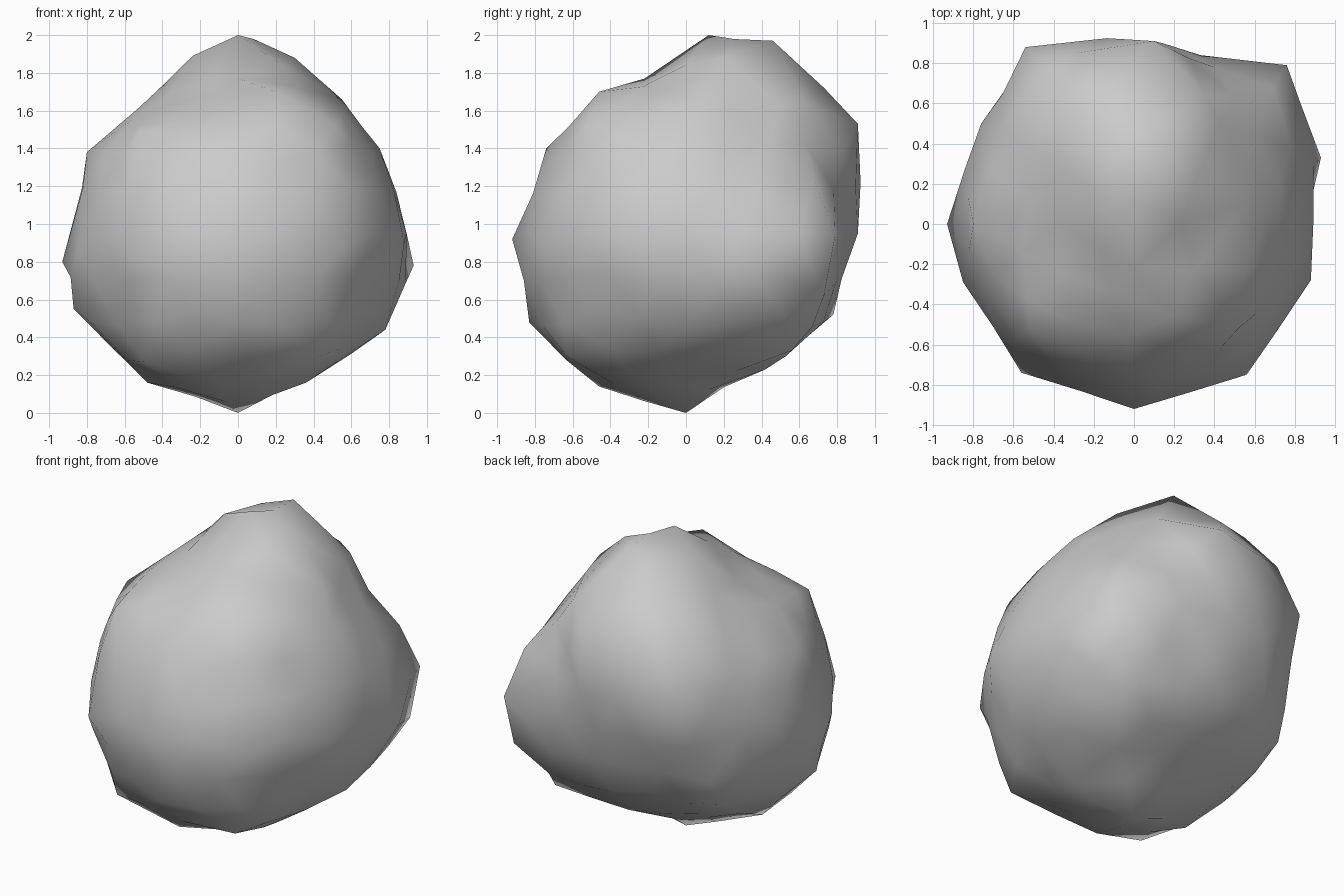
import bpy, bmesh
from mathutils import Vector
from mathutils.bvhtree import BVHTree

if "Cube" in bpy.data.objects:
    bpy.data.objects.remove(bpy.data.objects["Cube"])

# Landmark points on the boulder surface: bumps, shoulders and hollows
LANDMARKS = [
    # crown and shoulders
    (0, .12, 2.0), (.08, .46, 1.97), (-.24, .2, 1.89), (.3, .2, 1.88), (.2, -.46, 1.7), (0, -.22, 1.77),
    (-.32, .64, 1.75), (-.52, .1, 1.62), (.36, .64, 1.63), (.55, .1, 1.66),
    # upper ring
    (0, -.74, 1.4), (-.52, -.52, 1.48), (.52, -.52, 1.52), (.75, 0, 1.4), (-.8, 0, 1.38),
    (.1, .91, 1.53), (-.45, .78, 1.54), (.5, .63, 1.43), (.69, .68, 1.23),
    # middle ring
    (0, -.92, .92), (.56, -.75, .88), (.88, -.28, .9), (.93, .33, .78), (.76, .79, .94),
    (.33, .84, .95), (0, .91, .95), (-.54, .88, 1.2), (-.76, .5, 1.0), (-.93, 0, .8),
    (-.85, -.29, .85), (-.56, -.74, .84),
    # lower ring
    (0, -.83, .48), (.42, -.63, .3), (.78, 0, .44), (.73, .73, .62), (.55, .56, .33), (0, .78, .52),
    (-.65, .55, .52), (-.87, -.1, .55), (-.5, -.53, .27),
    # underside
    (0, 0, 0), (.36, -.12, .16), (.12, .42, .23), (-.48, -.1, .16), (-.1, -.46, .14),
]
CENTRE = Vector((0, 0, .95))
POINTS = [Vector(p) for p in LANDMARKS]
DIRS = [(p - CENTRE).normalized() for p in POINTS]
RADII = [(p - CENTRE).length for p in POINTS]


def solve(a, b):
    """Gaussian elimination with pivoting."""
    n = len(b)
    m = [row[:] + [b[i]] for i, row in enumerate(a)]
    for i in range(n):
        p = max(range(i, n), key=lambda k: abs(m[k][i]))
        m[i], m[p] = m[p], m[i]
        for k in range(i + 1, n):
            f = m[k][i] / m[i][i]
            m[k] = [x - f * y for x, y in zip(m[k], m[i])]
    out = [0] * n
    for i in reversed(range(n)):
        out[i] = (m[i][n] - sum(m[i][k] * out[k] for k in range(i + 1, n))) / m[i][i]
    return out


def kernel(a, b):
    return ((a - b).length_squared + .02) ** .5


# Rounded form: smooth radius field passing through every landmark
MEAN = sum(RADII) / len(RADII)
WEIGHTS = solve([[kernel(a, b) for b in DIRS] for a in DIRS], [r - MEAN for r in RADII])

# Chiselled form: flat facets stretched between the landmarks
cage = bmesh.new()
for n in DIRS:
    cage.verts.new(n)
corners = list(cage.verts)
bmesh.ops.convex_hull(cage, input=corners)
for v, p in zip(corners, POINTS):
    v.co = p
FACETS = BVHTree.FromBMesh(cage)
cage.free()


def radius(d):
    """Mostly chiselled, slightly rounded."""
    rounded = MEAN + sum(w * kernel(d, n) for w, n in zip(WEIGHTS, DIRS))
    flat = FACETS.ray_cast(CENTRE, d)[3] or rounded
    return .3 * rounded + .7 * flat


# Boulder: low-resolution sphere pushed out to the radius field
bm = bmesh.new()
bmesh.ops.create_icosphere(bm, subdivisions=3, radius=1)
dirs = {v: v.co.normalized() for v in bm.verts}
for v, d in dirs.items():
    v.co = CENTRE + d * radius(d)

# Snap the nearest free vertex onto each landmark so the corners stay crisp
free = set(bm.verts)
for p, n in zip(POINTS, DIRS):
    v = max(free, key=lambda u: dirs[u].dot(n))
    if (dirs[v] - n).length < .2:
        v.co = p
        free.discard(v)

bmesh.ops.recalc_face_normals(bm, faces=bm.faces)
for f in bm.faces:
    f.smooth = True
mesh = bpy.data.meshes.new("boulder")
bm.to_mesh(mesh)
bm.free()
bpy.context.collection.objects.link(bpy.data.objects.new("boulder", mesh))
